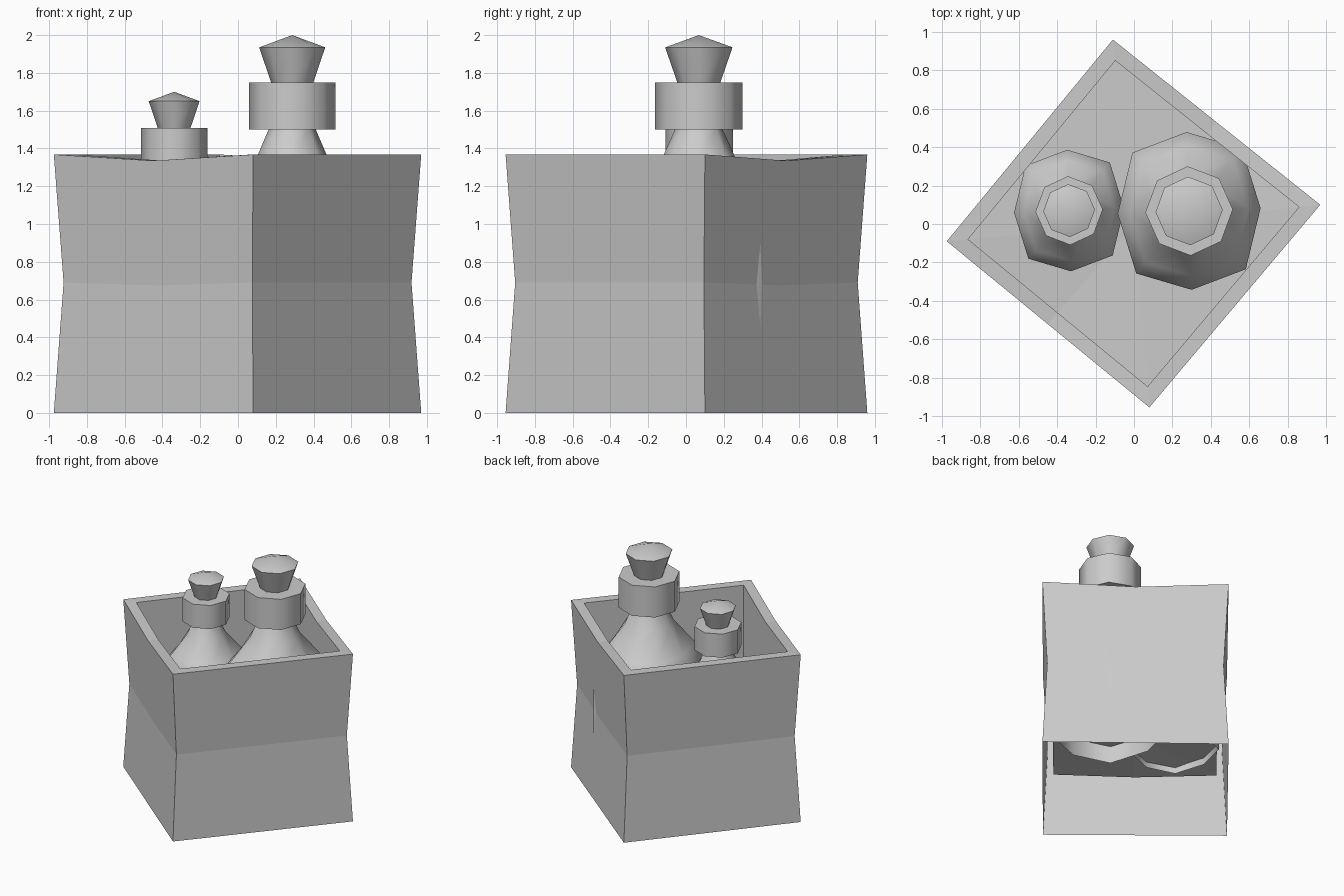
import bpy, bmesh, math
from mathutils import Vector

cube = bpy.data.objects.get("Cube")
if cube:
    bpy.data.objects.remove(cube, do_unlink=True)

grey = bpy.data.materials.new("light_grey")
grey.use_nodes = True
colour = (0.6, 0.6, 0.6, 1)
grey.diffuse_color = colour
grey.node_tree.nodes["Principled BSDF"].inputs["Base Color"].default_value = colour


def finish(bm, name, smooth_angle=None):
    mesh = bpy.data.meshes.new(name)
    bm.to_mesh(mesh)
    bm.free()
    mesh.materials.append(grey)
    obj = bpy.data.objects.new(name, mesh)
    bpy.context.collection.objects.link(obj)
    if smooth_angle:
        bpy.ops.object.select_all(action='DESELECT')
        obj.select_set(True)
        bpy.context.view_layer.objects.active = obj
        bpy.ops.object.shade_smooth_by_angle(angle=math.radians(smooth_angle))
    return obj


def bridge(bm, lower, upper):
    n = len(lower)
    for i in range(n):
        j = (i + 1) % n
        bm.faces.new((lower[i], lower[j], upper[j], upper[i]))


# Crate: pinched outer walls, rim, inner walls and a raised floor, open below
def make_crate():
    corners = [Vector(c) for c in ((-0.975, -0.09), (0.08, -0.955), (0.97, 0.10), (-0.11, 0.96))]
    outline = []
    for i, c in enumerate(corners):
        outline += [c, (c + corners[(i + 1) % 4]) / 2]
    # scale, height, dip in the middle of two opposite walls
    levels = [(1, 0, 0), (0.947, 0.69, 0.015), (1, 1.368, 0.033),
              (0.886, 1.368, 0.033), (0.886, 0.47, 0.02)]
    bm = bmesh.new()
    rings = []
    for scale, z, dip in levels:
        rings.append([bm.verts.new((p.x * scale, p.y * scale, z - (dip if i in (1, 5) else 0)))
                      for i, p in enumerate(outline)])
    for lower, upper in zip(rings, rings[1:]):
        bridge(bm, lower, upper)
    centre = bm.verts.new((0, 0, levels[-1][1]))
    floor = rings[-1]
    for i in range(8):
        bm.faces.new((floor[i], floor[(i + 1) % 8], centre))
    finish(bm, "crate")


# Bottle: eight-sided body, flared neck, collar and stopper, open at the base
def make_bottle(name, x, y, top, size):
    # radius, depth below the tip
    profile = [(0.40, 1.67), (0.40, 0.92), (0.33, 0.84), (0.185, 0.64), (0.125, 0.5),
               (0.228, 0.5), (0.228, 0.25), (0.112, 0.25), (0.175, 0.065)]
    bm = bmesh.new()
    rings = []
    for k, (r, depth) in enumerate(profile):
        body = k < 3
        ring = []
        for i in range(8):
            a = math.radians(45 * i + 2)
            rad = r * size * ((1.04 if i % 2 else 0.96) if body else 1)
            sx, sy = (0.97, 1.07) if body else (1, 1.02)
            ring.append(bm.verts.new((x + rad * sx * math.cos(a), y + rad * sy * math.sin(a),
                                      top - depth * size)))
        rings.append(ring)
    for lower, upper in zip(rings, rings[1:]):
        bridge(bm, lower, upper)
    tip = bm.verts.new((x, y, top))
    for i in range(8):
        bm.faces.new((rings[-1][i], rings[-1][(i + 1) % 8], tip))
    finish(bm, name, 60)


make_crate()
make_bottle("large_bottle", 0.287, 0.068, 2.0, 1.0)
make_bottle("small_bottle", -0.338, 0.07, 1.70, 0.77)
